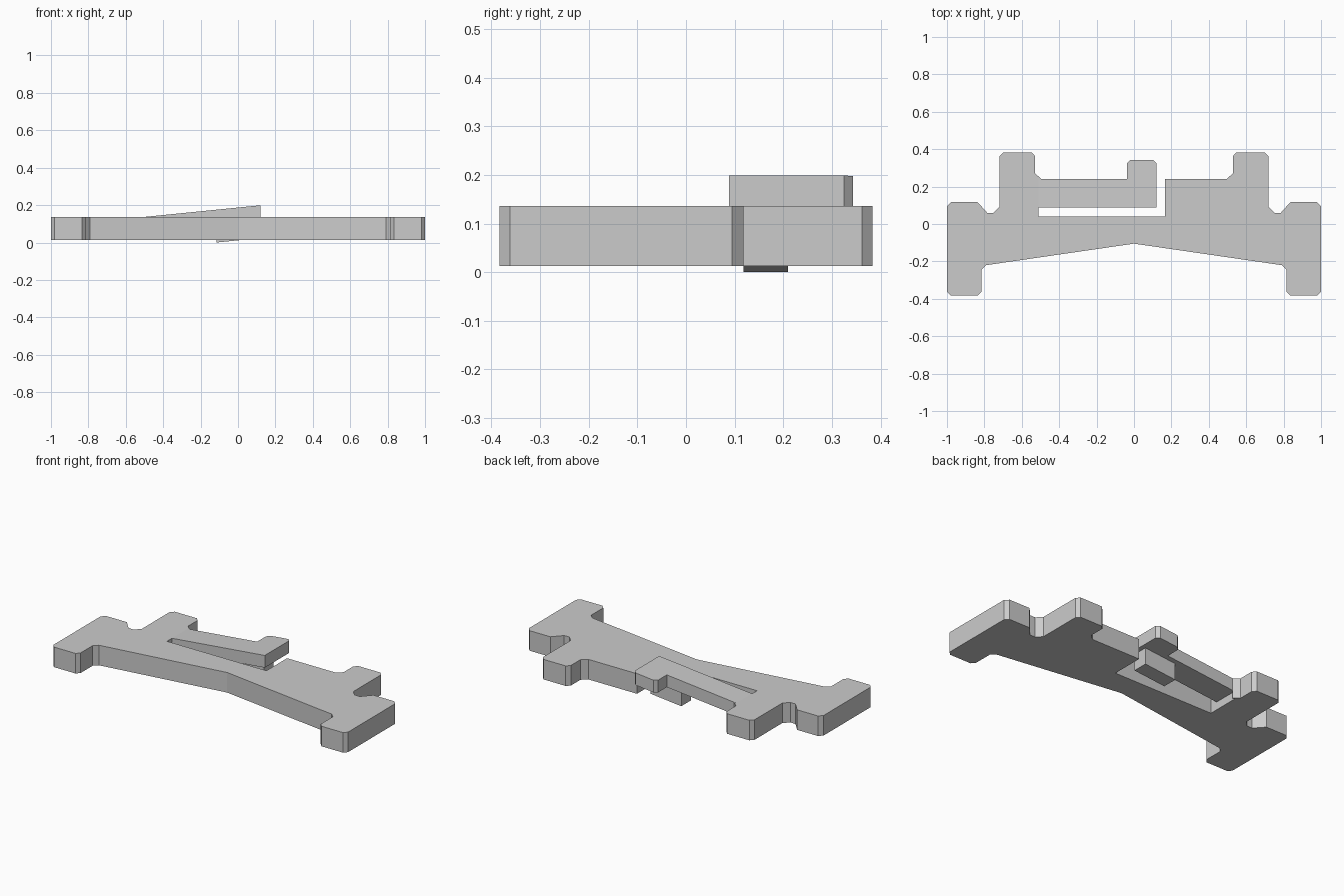
import bpy
import bmesh
from mathutils import Vector

cube = bpy.data.objects.get("Cube")
if cube:
    bpy.data.objects.remove(cube, do_unlink=True)

grey = bpy.data.materials.new("plain grey")
grey.use_nodes = True
grey.diffuse_color = (0.6, 0.6, 0.6, 1)
grey.node_tree.nodes["Principled BSDF"].inputs["Base Color"].default_value = (0.6, 0.6, 0.6, 1)


def extrude_profile(name, points, direction):
    """Closed flat-shaded prism from a profile swept along a direction."""
    bm = bmesh.new()
    face = bm.faces.new([bm.verts.new(p) for p in points])
    swept = bmesh.ops.extrude_face_region(bm, geom=[face])["geom"]
    verts = [v for v in swept if isinstance(v, bmesh.types.BMVert)]
    bmesh.ops.translate(bm, verts=verts, vec=Vector(direction))
    bmesh.ops.recalc_face_normals(bm, faces=bm.faces)
    mesh = bpy.data.meshes.new(name)
    bm.to_mesh(mesh)
    bm.free()
    mesh.materials.append(grey)
    obj = bpy.data.objects.new(name, mesh)
    bpy.context.collection.objects.link(obj)
    return obj


BOTTOM, TOP = 0.013, 0.136
ROOT, TIP = -0.51, 0.12
SLOPE = 0.1
THICK = 0.075


def arm_top(x):
    return TOP + SLOPE * (x - ROOT)


# Plate: one half outline from the front centre round to the back, mirrored
half = [(0.79, -0.22), (0.815, -0.245), (0.815, -0.362), (0.835, -0.383),
        (0.98, -0.383), (1, -0.362), (1, 0.095), (0.978, 0.118),
        (0.837, 0.118), (0.785, 0.06), (0.75, 0.06), (0.718, 0.092),
        (0.718, 0.362), (0.698, 0.383), (0.548, 0.383), (0.528, 0.362),
        (0.528, 0.27), (0.495, 0.24)]
slot = [(0.165, 0.24), (0.165, 0.04), (ROOT, 0.04), (ROOT, 0.24)]
outline = [(0, -0.105)] + half + slot + [(-x, y) for x, y in reversed(half)]
extrude_profile("base_plate", [(x, y, BOTTOM) for x, y in outline],
                (0, 0, TOP - BOTTOM))

# Raised spring arm with a chamfered finger tab at its free end
arm = [(ROOT, 0.088), (TIP, 0.088), (TIP, 0.325), (TIP - 0.018, 0.343),
       (-0.02, 0.343), (-0.038, 0.325), (-0.038, 0.24), (ROOT, 0.24)]
extrude_profile("spring_arm", [(x, y, arm_top(x) - THICK) for x, y in arm],
                (0, 0, THICK))

# Catch block hanging below the arm
x0, x1 = -0.115, 0.095
catch = [(x0, 0), (x1, SLOPE * (x1 - x0)),
         (x1, arm_top(x1) - THICK), (x0, arm_top(x0) - THICK)]
extrude_profile("catch_block", [(x, 0.118, z) for x, z in catch], (0, 0.092, 0))
